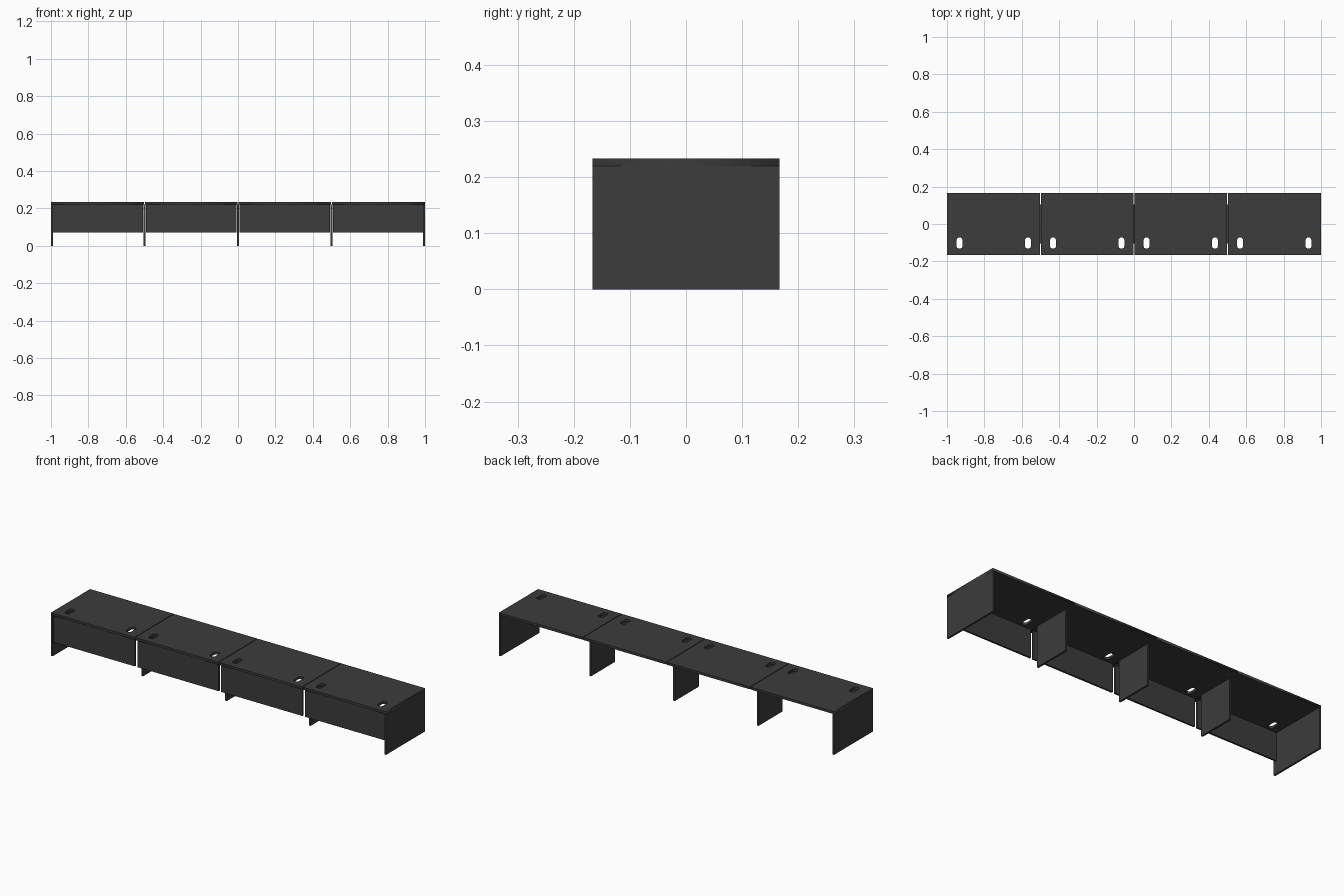
import bpy
from math import pi, cos, sin

if "Cube" in bpy.data.objects:
    bpy.data.objects.remove(bpy.data.objects["Cube"])

H, D = 0.233, 0.333        # overall height and depth
TOP = 0.013                # worktop thickness
LEG = 0.010                # leg panel thickness
GAP = 0.004                # joint between neighbouring worktops

mat = bpy.data.materials.new("dark_grey")
mat.diffuse_color = (0.045, 0.045, 0.045, 1)
mat.use_nodes = True
mat.node_tree.nodes["Principled BSDF"].inputs["Base Color"].default_value = mat.diffuse_color


def box(name, x0, x1, y0, y1, z0, z1):
    bpy.ops.mesh.primitive_cube_add(
        size=1, location=((x0 + x1) / 2, (y0 + y1) / 2, (z0 + z1) / 2))
    ob = bpy.context.object
    ob.name = name
    ob.scale = (x1 - x0, y1 - y0, z1 - z0)
    bpy.ops.object.transform_apply(location=False, rotation=False, scale=True)
    ob.data.materials.append(mat)
    return ob


def rounded_slot(cx, cy, w, h, r, n=5):
    pts = []
    for i, (sx, sy) in enumerate(((1, 1), (-1, 1), (-1, -1), (1, -1))):
        for k in range(n + 1):
            a = pi / 2 * (i + k / n)
            pts.append((cx + sx * (w / 2 - r) + r * cos(a),
                        cy + sy * (h / 2 - r) + r * sin(a)))
    return pts


def worktop(name, x0, x1):
    # flat filled outline with two cable slots, extruded to thickness
    cu = bpy.data.curves.new(name, 'CURVE')
    cu.dimensions = '2D'
    cu.fill_mode = 'BOTH'
    cu.extrude = TOP / 2
    c = round((x0 + x1) * 2) / 4
    loops = [[(x0, -D / 2), (x1, -D / 2), (x1, D / 2), (x0, D / 2)]]
    loops += [rounded_slot(c + s * 0.183, -0.102, 0.03, 0.058, 0.011) for s in (-1, 1)]
    for pts in loops:
        sp = cu.splines.new('POLY')
        sp.points.add(len(pts) - 1)
        for p, (x, y) in zip(sp.points, pts):
            p.co = (x, y, 0, 1)
        sp.use_cyclic_u = True
    cu.materials.append(mat)
    ob = bpy.data.objects.new(name, cu)
    bpy.context.collection.objects.link(ob)
    ob.location.z = H - TOP / 2
    bpy.ops.object.select_all(action='DESELECT')
    ob.select_set(True)
    bpy.context.view_layer.objects.active = ob
    bpy.ops.object.convert(target='MESH')


# four desks in a row: worktop and front modesty panel each
for i in range(4):
    x0, x1 = -1 + i * 0.5, -0.5 + i * 0.5
    worktop(f"worktop_{i + 1}",
            x0 + (GAP / 2 if i > 0 else 0), x1 - (GAP / 2 if i < 3 else 0))
    box(f"front_panel_{i + 1}", x0 + 0.007, x1 - 0.007,
        -D / 2 + 0.012, -D / 2 + 0.022, 0.07, H - TOP)

# full-depth end legs
for side, s in (("left", -1), ("right", 1)):
    a, b = sorted((s, s * (1 - LEG)))
    box(f"end_leg_{side}", a, b, -D / 2, D / 2, 0, H - TOP)

# narrower shared legs under the joints
for i, x in enumerate((-0.5, 0, 0.5)):
    box(f"shared_leg_{i + 1}", x - LEG / 2, x + LEG / 2, -0.103, 0.103, 0, H - TOP)
